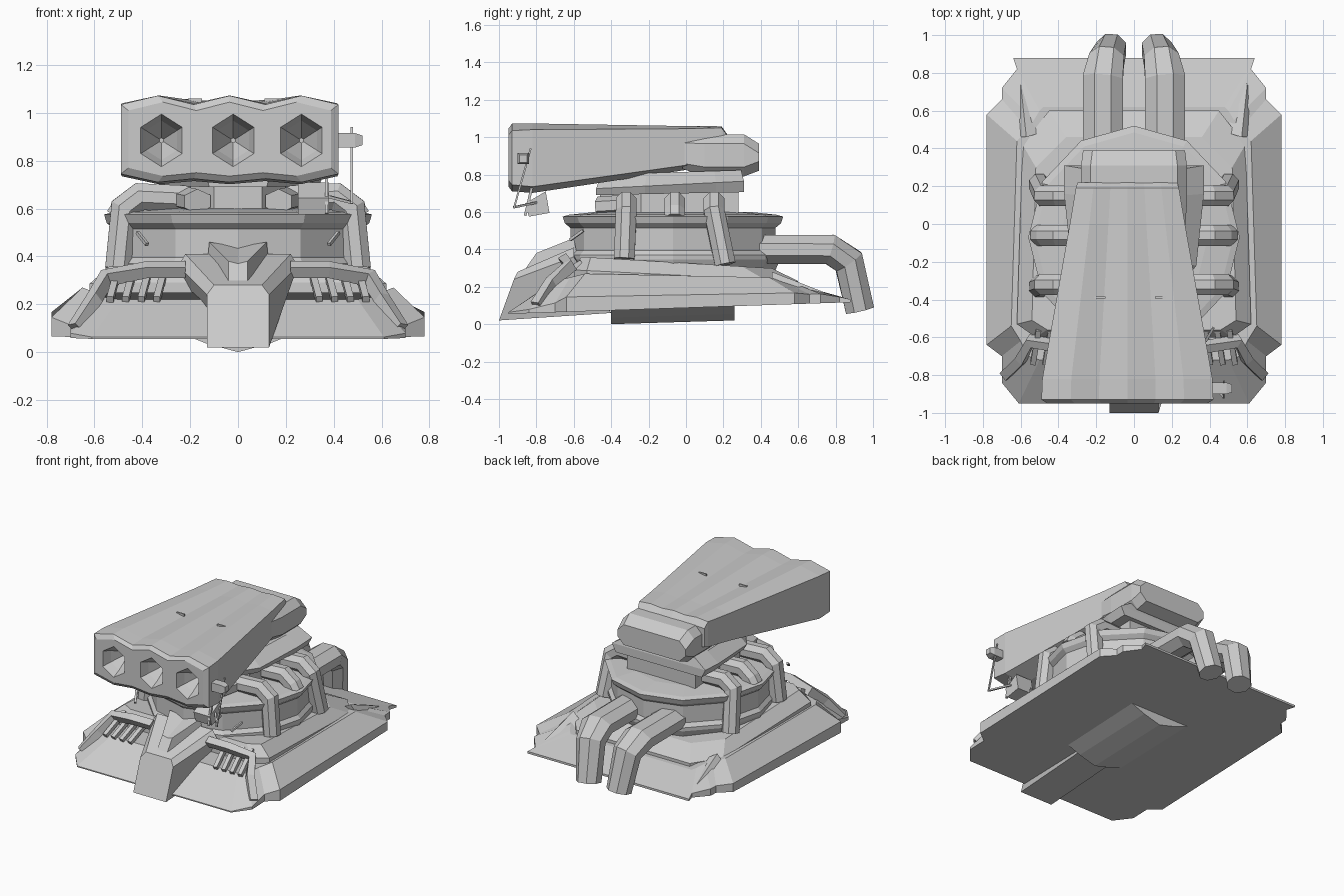
import bpy, bmesh, math
from mathutils import Vector

if "Cube" in bpy.data.objects:
    bpy.data.objects.remove(bpy.data.objects["Cube"])


def loft(name, rings):
    """Skin equal-length rings of points and cap both ends."""
    bm = bmesh.new()
    vs = [[bm.verts.new(p) for p in r] for r in rings]
    n = len(rings[0])
    for a, b in zip(vs, vs[1:]):
        for i in range(n):
            j = (i + 1) % n
            bm.faces.new((a[i], a[j], b[j], b[i]))
    bm.faces.new(vs[0])
    bm.faces.new(vs[-1])
    bmesh.ops.recalc_face_normals(bm, faces=bm.faces)
    me = bpy.data.meshes.new(name)
    bm.to_mesh(me)
    bm.free()
    ob = bpy.data.objects.new(name, me)
    bpy.context.collection.objects.link(ob)
    return ob


def sym(half):
    """Complete a half ring (x >= 0) by reflecting it in x."""
    return list(half) + [(-x, y, z) for x, y, z in reversed(half) if x > 1e-6]


def tube(name, pts, r, ref, sides=8, widths=None):
    """Mitred tube along a path; ref is perpendicular to the bends, widths are radii along ref."""
    pts = [Vector(p) for p in pts]
    rings = []
    for i, p in enumerate(pts):
        d0 = (p - pts[i - 1]).normalized() if i else None
        d1 = (pts[i + 1] - p).normalized() if i < len(pts) - 1 else None
        d0, d1 = d0 or d1, d1 or d0
        t = (d0 + d1).normalized()
        u = Vector(ref)
        u = (u - u.dot(t) * t).normalized()
        v = t.cross(u) / max(t.dot(d0), 0.5)
        w = widths[i] if widths else r
        ang = [2 * math.pi * (k + 0.5) / sides for k in range(sides)]
        rings.append([p + w * math.cos(a) * u + r * math.sin(a) * v for a in ang])
    return loft(name, rings)


def box(name, x0, x1, y0, y1, z0, z1):
    return loft(name, [[(x0, y0, z), (x1, y0, z), (x1, y1, z), (x0, y1, z)] for z in (z0, z1)])


# Hull skirt: outer x, y, rim height, then upper edge x, y, z
skirt = [(.61, -.95, .008, .50, -.72, .22), (.70, -.84, .02, .56, -.70, .23),
         (.70, -.70, .05, .60, -.62, .25), (.78, -.64, .08, .65, -.54, .27),
         (.78, .58, .06, .62, .44, .25), (.70, .66, .05, .56, .50, .24),
         (.70, .72, .05, .53, .55, .23), (.62, .82, .03, .50, .60, .21),
         (.64, .88, .015, .48, .62, .20)]
floor = lambda y: .055 + .034 * (y + .95)
loft("hull_skirt", [sym([(x, y, floor(y)) for x, y, *_ in skirt]),
                    sym([(x, y, floor(y) + h) for x, y, h, *_ in skirt]),
                    sym([(x, y, z) for *_, x, y, z in skirt])])

# Raised deck under the turret
deck_lo = [(.52, -.60), (.62, -.53), (.59, .42), (.45, .60)]
deck_hi = [(.46, -.56), (.54, -.51), (.52, .30), (.36, .46)]
loft("hull_deck", [sym([(x, y, .19) for x, y in deck_lo]),
                   sym([(x, y, .29 - .05 * (y + .6)) for x, y in deck_lo]),
                   sym([(x, y, .36 - .06 * (y + .56)) for x, y in deck_hi])])

# V-shaped keel
loft("keel", [sym([(.27, -.40, .09), (.13, -.40, .035), (0, -.40, 0)]),
              sym([(.27, .26, .11), (.13, .26, .055), (0, .26, .02)])])

# Prow wedge and the raised notch block on it
loft("prow", [sym([(.13, -1, .02), (.13, -.92, .24), (.10, -.90, .28)]),
              sym([(.13, -.40, .06), (.25, -.60, .36), (.22, -.60, .41)])])
loft("prow_block", [sym([(.04, -.87, .28), (.04, -.80, .38), (0, -.80, .37)]),
                    sym([(.13, -.58, .36), (.12, -.60, .46), (0, -.60, .44)])])

for s, side in ((1, "right"), (-1, "left")):
    # Front beams with grille bars behind them
    tube(f"front_beam_{side}", [(s * .22, -.65, .345), (s * .38, -.65, .345), (s * .55, -.62, .31),
                                (s * .60, -.72, .225), (s * .68, -.80, .10)], .036, (0, 1, .6), 4)
    for i in range(4):
        x = s * (.31 + .065 * i)
        tube(f"grille_bar_{side}_{i}", [(x, -.56, .33), (x + s * .03, -.74, .22)], .02, (1, 0, 0), 4)
    # Rear corner wedges
    loft(f"rear_wedge_{side}", [[(s * .62, .74, .13), (s * .55, .78, .13), (s * .60, .74, .17)],
                                [(s * .64, .46, .20), (s * .44, .50, .20), (s * .57, .46, .28)]])

    # Side pipes from the neck over the turret edge
    for i, (y, dy, end) in enumerate(((-.32, -.01, .35), (-.06, 0, .56), (.15, .06, .32))):
        tube(f"side_pipe_{side}_{i}", [(s * .2, y, .64), (s * .41, y, .65), (s * .475, y, .60),
                                       (s * .50, y + dy, end)], .06, (0, 1, 0))
    tube(f"front_stub_{side}", [(s * .22, -.30, .64), (s * .17, -.47, .63)], .052, (1, 0, 0), 6,
         (.065, .065))
    tube(f"turret_handle_{side}", [(s * .38, -.62, .45), (s * .42, -.55, .50)], .01, (0, 0, 1), 4)

    # Big rear exhausts, wide and tapering towards the outlets
    tube(f"exhaust_{side}", [(s * .165, .35, .40), (s * .165, .77, .40), (s * .145, .87, .335),
                             (s * .12, .93, .075)], .083, (1, 0, 0), 8, (.115, .115, .10, .085))

# Turret drum: flanged twelve-sided ring
profile = [(.88, .22), (.97, .345), (.97, .37), (.93, .395), (.93, .515),
           (.98, .54), (1.0, .575), (.94, .585), (.70, .60)]
loft("turret_drum", [[(.56 * k * math.sin(a * math.pi / 6), -.07 + .59 * k * math.cos(a * math.pi / 6), z)
                      for a in range(12)] for k, z in profile])

# Neck column and the sloped mounting slab carrying the launcher
loft("neck", [sym([(x, y, z) for x, y in ((.10, -.46), (.26, -.24), (.27, .28))]) for z in (.58, .73)])
neck = [(.13, -.48), (.33, -.22), (.37, .16), (.37, .31)]
loft("mounting_slab", [sym([(x * .92, y, .69 + .02 * (y + .48)) for x, y in neck]),
                       sym([(x, y, .725 + .05 * (y + .48)) for x, y in neck]),
                       sym([(x * .75, y * .95, .80 + .03 * (y + .48)) for x, y in neck])])

# Launcher housing: scalloped front, narrowing to the rear
xs = [-.455, -.30, -.15, 0, .15, .30, .455]
wave = [0, 1, 0, 1, 0, 1, 0]


def section(y, w, top, bottom, amp):
    up = [(-.035 + x * w, y, top + amp * k) for x, k in zip(xs, wave)]
    down = [(-.035 + x * w, y, bottom - amp * .4 * k + (.02 if abs(x) > .4 else 0))
            for x, k in zip(xs, wave)]
    return up + down[::-1]


housing = loft("launcher_housing", [
    section(-.95, .93, 1.01, .75, .035), section(-.93, 1, 1.035, .725, .037),
    section(-.82, .99, 1.04, .715, .033), section(.0, .67, 1.045, .83, .014),
    section(.19, .60, 1.05, .85, .008), section(.22, .58, 1.01, .86, .005)])

# Three hexagonal launch openings cut into the front
for cx in (-.32, -.02, .265):
    cutter = loft("opening_cutter", [[(cx + r * math.sin(a * math.pi / 3), y, .885 + r * 1.1 * math.cos(a * math.pi / 3))
                                      for a in range(6)]
                                     for r, y in ((.11, -.99), (.10, -.95), (.075, -.89), (.01, -.78))])
    cutter.hide_render = True
    mod = housing.modifiers.new("opening", "BOOLEAN")
    mod.object = cutter
    mod.solver = "EXACT"
    bpy.context.view_layer.objects.active = housing
    bpy.ops.object.modifier_apply(modifier="opening")
    bpy.data.objects.remove(cutter)

# Rear cap: octagonal block with a tapered end
cap = lambda y, w, z0, z1, c: sym([(w - c, y, z0), (w, y, z0 + c), (w, y, z1 - c), (w - c, y, z1)])
loft("launcher_cap", [cap(-.02, .27, .83, 1.0, .03), cap(.10, .28, .79, 1.015, .05),
                      cap(.31, .28, .79, 1.015, .05), cap(.39, .27, .82, .965, .05)])
for x in (-.18, .14):
    box("roof_slot", x - .03, x + .03, -.395, -.385, 1.03, 1.06)

# Sight on the right side, with its rods and hanging box
loft("sight", [[(x, -.87 - r, .885 - r), (x, -.87 - r, .885 + r), (x, -.87 + r, .885 + r), (x, -.87 + r, .885 - r)]
               for x, r in ((.38, .03), (.49, .03), (.52, .02))])
tube("sight_mast", [(.475, -.83, .94), (.475, -.92, .62)], .007, (1, 0, 0), 4)
tube("sight_link", [(.475, -.92, .625), (.38, -.80, .65)], .008, (0, 0, 1), 4)
tube("sight_hanger", [(.37, -.82, .75), (.37, -.86, .58)], .01, (1, 0, 0), 4)
loft("hanging_box", [[(x, -.86, .645), (x, -.84, .575), (x, -.73, .595), (x, -.75, .71)]
                     for x in (.25, .38)])
